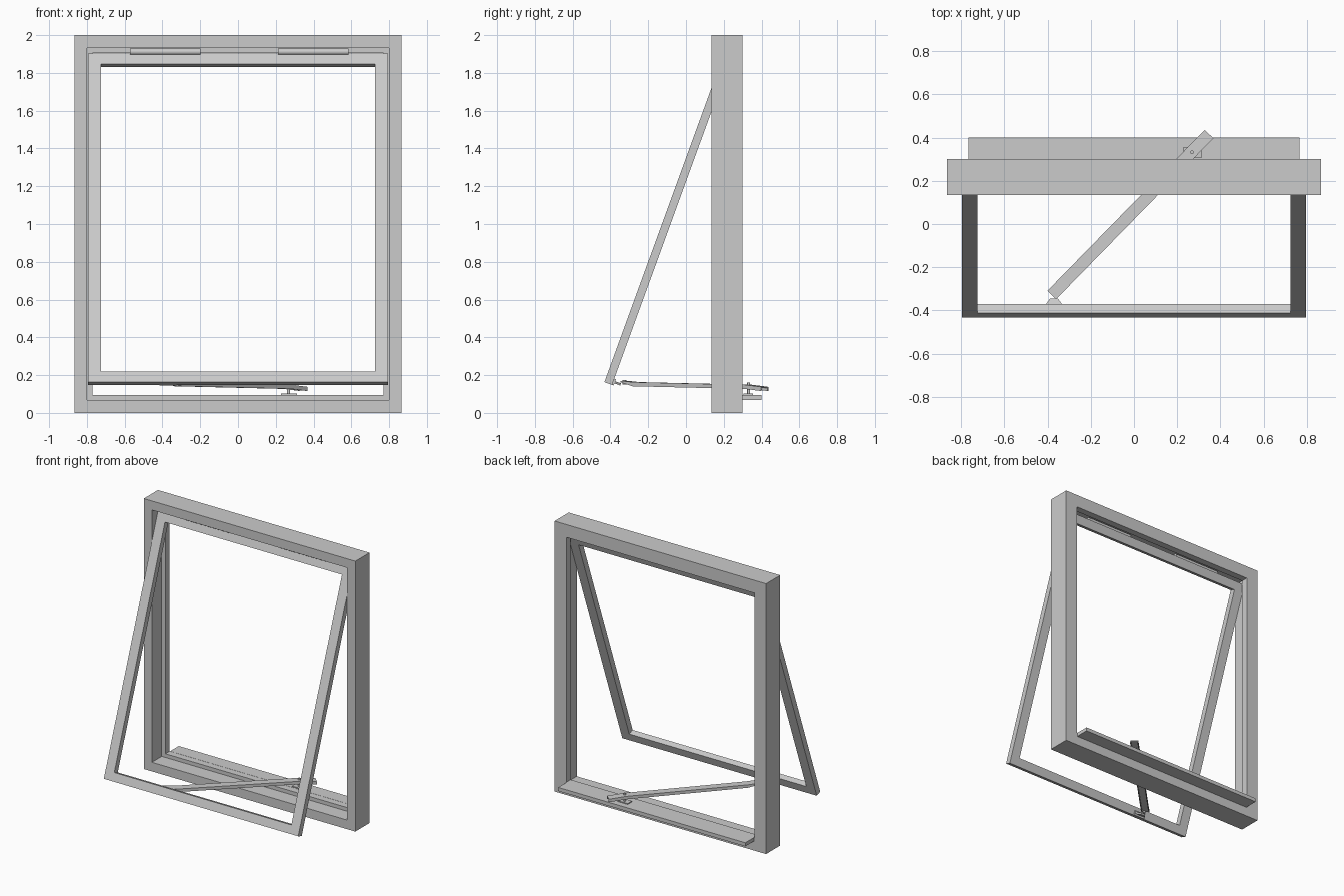
import bpy, bmesh
from math import radians, cos, sin, pi
from mathutils import Vector, Matrix

if "Cube" in bpy.data.objects:
    bpy.data.objects.remove(bpy.data.objects["Cube"])


def finish(name, bm):
    bmesh.ops.recalc_face_normals(bm, faces=bm.faces)
    me = bpy.data.meshes.new(name)
    bm.to_mesh(me)
    bm.free()
    ob = bpy.data.objects.new(name, me)
    bpy.context.collection.objects.link(ob)
    return ob


def ring(name, half_w, z0, z1, profile):
    """Sweep a closed profile of (side inset, rail inset, y) round a rectangle."""
    bm = bmesh.new()
    loops = []
    for sx, top in ((-1, 0), (1, 0), (1, 1), (-1, 1)):
        loops.append([bm.verts.new((sx * (half_w - a), y, z1 - b if top else z0 + b))
                      for a, b, y in profile])
    n = len(profile)
    for i in range(4):
        p, q = loops[i], loops[(i + 1) % 4]
        for j in range(n):
            k = (j + 1) % n
            bm.faces.new((p[j], p[k], q[k], q[j]))
    return finish(name, bm)


def prism(name, pts, height, matrix=Matrix()):
    """Extrude an xy outline upward, then place it."""
    bm = bmesh.new()
    face = bm.faces.new([bm.verts.new((x, y, 0)) for x, y in pts])
    ext = bmesh.ops.extrude_face_region(bm, geom=[face])
    bmesh.ops.translate(bm, vec=(0, 0, height),
                        verts=[v for v in ext["geom"] if isinstance(v, bmesh.types.BMVert)])
    bm.transform(matrix)
    return finish(name, bm)


def box(name, lo, hi):
    pts = [(lo[0], lo[1]), (hi[0], lo[1]), (hi[0], hi[1]), (lo[0], hi[1])]
    return prism(name, pts, hi[2] - lo[2], Matrix.Translation((0, 0, lo[2])))


def cylinder(name, r, length, loc, axis="Z", sides=24):
    bm = bmesh.new()
    rot = Matrix.Rotation(pi / 2, 4, "Y") if axis == "X" else Matrix()
    bmesh.ops.create_cone(bm, cap_ends=True, segments=sides, radius1=r, radius2=r,
                          depth=length, matrix=Matrix.Translation(loc) @ rot)
    ob = finish(name, bm)
    for p in ob.data.polygons:
        p.use_smooth = len(p.vertices) == 4
    return ob


# Fixed outer frame with a rebate for the sash
ring("outer_frame", 0.865, 0, 2, [(0, 0, 0.135), (0.066, 0.067, 0.135), (0.066, 0.067, 0.25),
                                  (0.096, 0.094, 0.25), (0.096, 0.094, 0.30), (0, 0, 0.30)])

# Inner sill board
box("sill", (-0.765, 0.30, 0.068), (0.765, 0.40, 0.095))

# Sash hung open at 20 degrees
tilt = Matrix.Translation((0, -0.432, 0.163)) @ Matrix.Rotation(radians(-20), 4, "X")
sash = ring("sash", 0.795, 0, 1.852, [(0, 0, 0), (0.071, 0.061, 0), (0.071, 0.061, 0.043), (0, 0, 0.043)])
sash.matrix_world = tilt

# Barrel hinges along the head
for side, x in (("left", -0.385), ("right", 0.398)):
    cylinder("hinge_" + side, 0.017, 0.374, (x, 0.205, 1.912), "X")

# Stay arm: folded channel running from sash to sill, with a drooping tip
start, end = Vector((-0.38, -0.328, 0)), Vector((0.347, 0.416, 0))
d = (end - start).normalized()
side = Vector((-d.y, d.x, 0))
length = (end - start).length
section = [(-0.028, -0.022), (-0.028, 0), (0.028, 0), (0.028, -0.022),
           (0.022, -0.022), (0.022, -0.006), (-0.022, -0.006), (-0.022, -0.022)]
stations = [(0, 0.170, 0.35), (0.09, 0.163, 1), (length - 0.12, 0.149, 1), (length, 0.138, 1)]
bm = bmesh.new()
loops = []
for t, z, depth in stations:
    loops.append([bm.verts.new(start + d * t + side * a + Vector((0, 0, z + (b if b == -0.006 else b * depth))))
                  for a, b in section])
for p, q in zip(loops, loops[1:]):
    for j in range(8):
        k = (j + 1) % 8
        bm.faces.new((p[j], p[k], q[k], q[j]))
for cap in (loops[0], loops[-1]):
    bm.faces.new(cap)
finish("stay_arm", bm)

# Bracket joining the arm to the bottom rail
plate = Matrix.Translation((-0.37, -0.432, 0.163)) @ Matrix.Rotation(radians(-20), 4, "X")
prism("bracket_plate", [(-0.045, 0.043), (0.045, 0.043), (0.045, 0.052), (-0.045, 0.052)], 0.035, plate)
prism("bracket_lug", [(-0.04, 0.052), (0.04, 0.052), (0.018, 0.085), (-0.018, 0.085)], 0.012,
      plate @ Matrix.Translation((0, 0, 0.012)))
cylinder("bracket_pivot", 0.010, 0.026, (-0.365, -0.325, 0.162))

# Peg on the sill that locates the arm
box("peg_base", (0.228, 0.305, 0.095), (0.312, 0.355, 0.102))
cylinder("peg", 0.008, 0.06, (0.268, 0.332, 0.13), sides=16)
